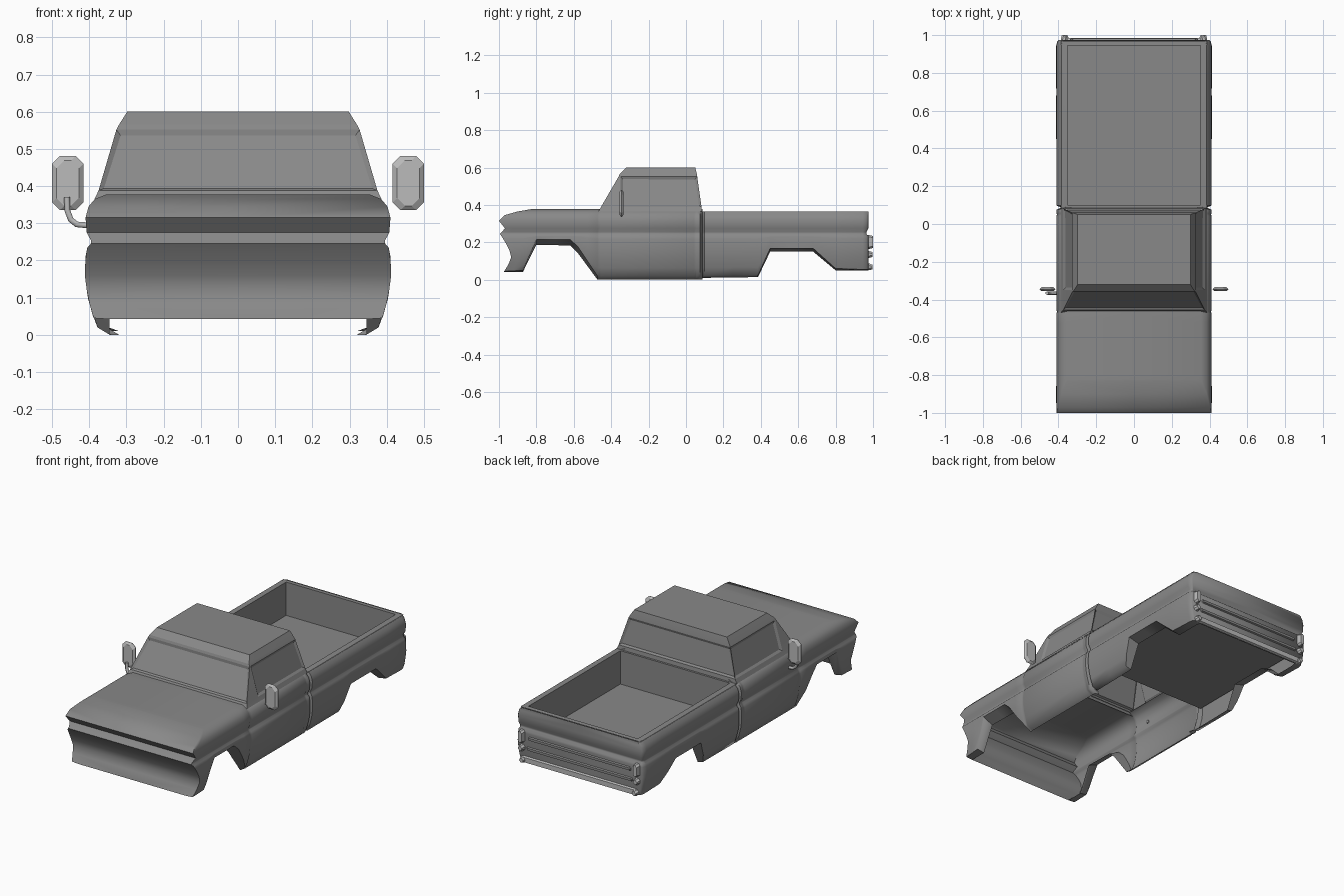
import bpy, bmesh, math
from mathutils import Vector

if "Cube" in bpy.data.objects:
    bpy.data.objects.remove(bpy.data.objects["Cube"])


def material(name, v):
    m = bpy.data.materials.new(name)
    m.diffuse_color = (v, v, v, 1)
    m.use_nodes = True
    m.node_tree.nodes["Principled BSDF"].inputs["Base Color"].default_value = m.diffuse_color
    return m


DARK = material("dark_grey_paint", .25)
LIGHT = material("light_grey_trim", .5)


def interp(tab, v):
    if v <= tab[0][0]:
        return tab[0][1]
    for (a, p), (b, q) in zip(tab, tab[1:]):
        if v <= b:
            return p + (q - p) * (v - a) / (b - a)
    return tab[-1][1]


def finish(bm, name, mirror=False, angle=28, mat=DARK):
    bmesh.ops.remove_doubles(bm, verts=bm.verts, dist=0.0005)
    bmesh.ops.recalc_face_normals(bm, faces=bm.faces)
    me = bpy.data.meshes.new(name)
    bm.to_mesh(me)
    bm.free()
    me.materials.append(mat)
    ob = bpy.data.objects.new(name, me)
    bpy.context.collection.objects.link(ob)
    bpy.ops.object.select_all(action='DESELECT')
    ob.select_set(True)
    bpy.context.view_layer.objects.active = ob
    bpy.ops.object.shade_smooth_by_angle(angle=math.radians(angle))
    if mirror:
        m = ob.modifiers.new("mirror", 'MIRROR')
        m.merge_threshold = 0.0005
    return ob


# Cross-section half width and nose profile, both by height
WIDTH = [(0, .36), (.02, .378), (.05, .39), (.1, .404), (.16, .412), (.21, .41), (.235, .405),
         (.245, .396), (.255, .396), (.275, .407), (.315, .41), (.345, .402), (.365, .385), (.377, .355)]
NOSE = [(.045, -.972), (.08, -.95), (.12, -.934), (.16, -.945), (.2, -.966), (.235, -.988),
        (.245, -.995), (.255, -.985), (.275, -.968), (.315, -1.0), (.345, -.97), (.365, -.9), (.377, -.83)]
UPPER = [.245, .255, .275, .315, .345, .365, .377]
LOWER = [0, .2, .4, .6, .8, .92, 1]


def shell(name, ys, sill, lip, groove, nose=False):
    """Half body skin: outer side, rolled lower lip, closed nose or tail."""
    bm = bmesh.new()
    cols = []
    for y in ys:
        zb = interp(sill, y)
        zs = [zb + (.235 - zb) * t for t in LOWER] + (UPPER if nose else UPPER[:-1])
        pts = [(.345, interp(lip, y), zb)] + [(interp(WIDTH, z), z, z) for z in zs]
        col = []
        for x, z, zr in pts:
            yy = y
            if nose and y < -.8:
                yy = -.8 + (y + .8) / .2 * (-.8 - interp(NOSE, zr))
            elif y > .97 and .24 < z < .26:
                yy -= .012
            col.append(Vector((x - groove.get(y, 0), yy, z)))
        cols.append(col)
    end = cols[0] if nose else cols[-1]
    cap = [Vector((0, p.y, p.z)) for p in end]
    cols = [cap] + cols if nose else cols + [cap]
    if nose:  # hood centre line
        for c, y in zip(cols, [ys[0]] + ys):
            c.append(Vector((0, c[-1].y, c[-1].z + (.001 if y > -.9 else 0))))
    vs = [[bm.verts.new(p) for p in c] for c in cols]
    for i in range(len(vs) - 1):
        for j in range(len(vs[0]) - 1):
            last = nose and j == len(vs[0]) - 2
            if last and (i == 0 or cols[i + 1][0].y > -.45):
                continue
            bm.faces.new((vs[i][j], vs[i + 1][j], vs[i + 1][j + 1], vs[i][j + 1]))
    return finish(bm, name, True, 55)


# Front body: nose, hood, front fenders and doors
shell("front_body",
      [-1, -.95, -.885, -.8, -.7, -.62, -.58, -.525, -.473, -.465, -.457, -.2, .043, .05, .057, .076, .087],
      [(-1, .045), (-.885, .05), (-.8, .215), (-.62, .215), (-.58, .18), (-.473, .02)],
      [(-1, .042), (-.885, .042), (-.8, .187), (-.62, .183), (-.58, .145), (-.473, 0)],
      {-.465: .004, .05: .003, .087: .025}, True)

# Rear body: bed sides and tail panel
shell("rear_body",
      [.087, .098, .25, .385, .41, .45, .56, .68, .74, .8, .945, .965, .975],
      [(.087, .022), (.385, .024), (.45, .168), (.68, .168), (.8, .06), (.945, .055)],
      [(.087, .01), (.385, .014), (.45, .15), (.68, .15), (.8, .05), (.945, .05)],
      {.087: .025, .965: .005, .975: .014})


def loft(rings):
    """Rectangular rings (half width, y front, y back, z), last one capped."""
    bm = bmesh.new()
    vs = [[bm.verts.new(p) for p in ((-h, a, z), (h, a, z), (h, b, z), (-h, b, z))]
          for h, a, b, z in rings]
    for r, s in zip(vs, vs[1:]):
        for i in range(4):
            bm.faces.new((r[i], r[(i + 1) % 4], s[(i + 1) % 4], s[i]))
    bm.faces.new(vs[-1])
    return bm


# Open cargo bed with flat rim; floor reaches the outer skin
finish(loft([(.387, .084, .97, .364), (.352, .1, .945, .366), (.352, .1, .945, .172),
             (.398, .095, .968, .171)]), "cargo_bed")

# Cab top with recessed windows
bm = loft([(.386, -.468, .086, .365), (.375, -.455, .083, .388), (.327, -.36, .06, .552),
           (.32, -.355, .058, .565), (.298, -.32, .05, .6)])
bmesh.ops.bisect_plane(bm, geom=bm.verts[:] + bm.edges[:] + bm.faces[:],
                       plane_co=(0, -.35, 0), plane_no=(0, 1, 0))
bmesh.ops.recalc_face_normals(bm, faces=bm.faces)
if max(bm.faces, key=lambda f: f.calc_center_median().z).normal.z < 0:
    bmesh.ops.reverse_faces(bm, faces=bm.faces)
panes = []
for f in bm.faces:
    c = f.calc_center_median()
    if .42 < c.z < .52 and (abs(f.normal.x) < .3 or c.y > -.3):
        panes.append(f)
bmesh.ops.inset_individual(bm, faces=panes, thickness=.018, depth=-.008)
finish(bm, "cab_top", angle=15)


def plate(name, cx, cz, w, h, cut, y0, y1, bevel=.006, mirror=False, mat=LIGHT):
    """Chamfered plate facing along y, with a bevelled outer rim."""
    bm = bmesh.new()
    rings = []
    for y, s in ((y0, bevel), (y0 + (y1 - y0) * .45, 0), (y0 + (y1 - y0) * .55, 0), (y1, bevel)):
        a, b = w / 2 - s, h / 2 - s
        c = cut * .8
        out = [(a, b - c), (a - c, b), (c - a, b), (-a, b - c),
               (-a, c - b), (c - a, -b), (a - c, -b), (a, c - b)]
        rings.append([bm.verts.new((cx + x, y, cz + z)) for x, z in out])
    for r, s in zip(rings, rings[1:]):
        for i in range(8):
            bm.faces.new((r[i], r[(i + 1) % 8], s[(i + 1) % 8], s[i]))
    bm.faces.new(rings[0])
    bm.faces.new(rings[-1])
    finish(bm, name, mirror, 20, mat)


# Door mirrors
plate("door_mirrors", .458, .408, .084, .146, .026, -.356, -.334, .012, True)

# Mirror arm, left side only
cu = bpy.data.curves.new("mirror_arm", 'CURVE')
cu.dimensions = '3D'
cu.bevel_depth = .009
cu.bevel_resolution = 1
cu.use_fill_caps = True
cu.materials.append(LIGHT)
sp = cu.splines.new('POLY')
path = [(-.46, .37), (-.459, .335), (-.45, .31), (-.434, .297), (-.4, .294)]
sp.points.add(len(path) - 1)
for p, (x, z) in zip(sp.points, path):
    p.co = (x, -.366, z, 1)
bpy.context.collection.objects.link(bpy.data.objects.new("mirror_arm", cu))

# Tail lamps, reversing lamps, tail trim and rear bumper
plate("tail_lamps", .37, .202, .034, .074, .012, .955, 1.0, .005, True)
plate("reversing_lamps", .37, .135, .034, .036, .012, .955, .998, .005, True)
plate("lower_lamps", .362, .068, .034, .034, .012, .955, .998, .005, True)
plate("upper_tail_trim", 0, .195, .66, .022, .006, .965, .983, .004, mat=DARK)
plate("lower_tail_trim", 0, .135, .68, .022, .006, .965, .983, .004, mat=DARK)
plate("rear_bumper", 0, .07, .74, .038, .008, .96, .986, .005)
